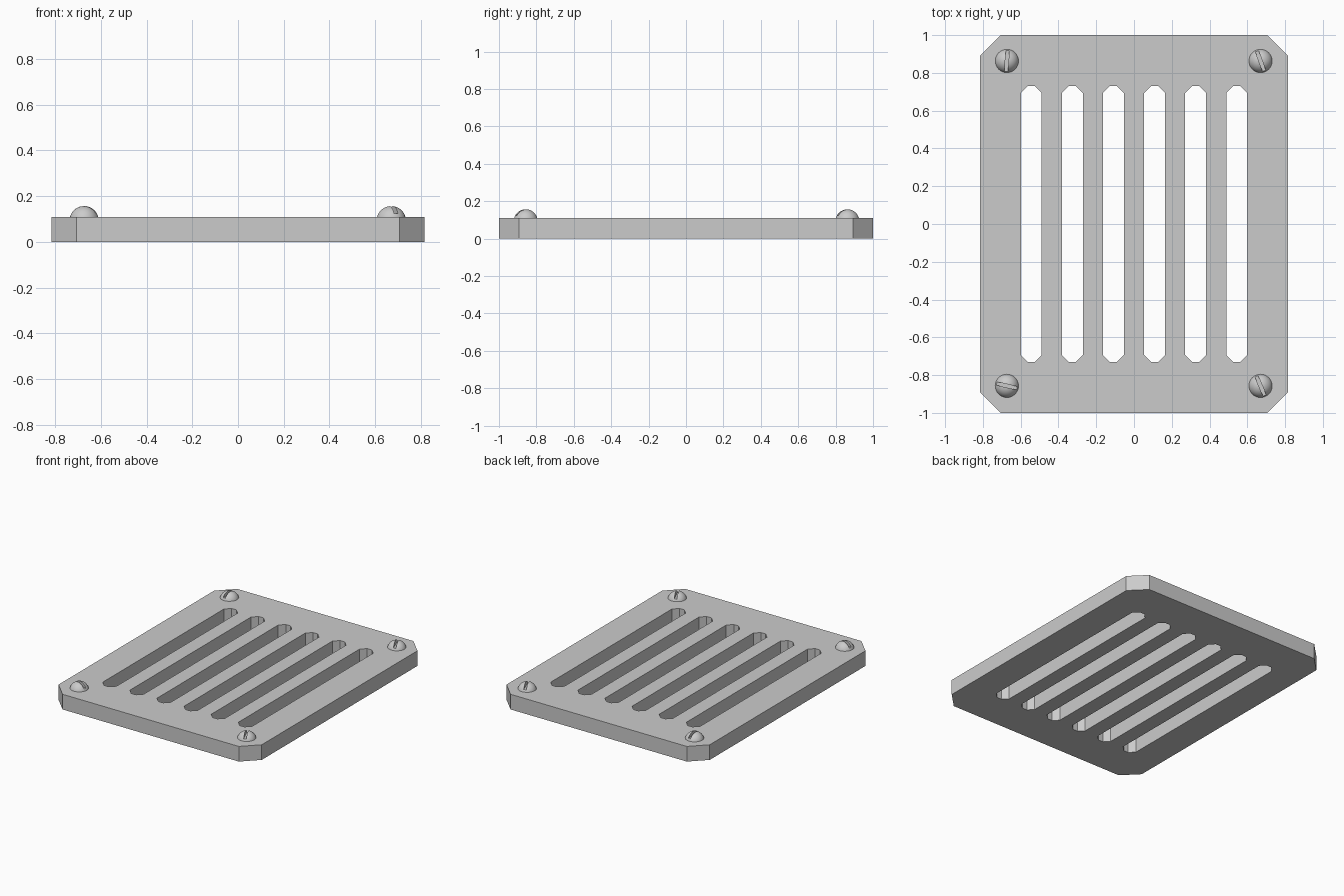
import bpy, bmesh
from math import radians
from mathutils import Matrix, Vector

if "Cube" in bpy.data.objects:
    bpy.data.objects.remove(bpy.data.objects["Cube"])

W, L, T = 0.815, 1.0, 0.11


def finish(name, bm):
    bmesh.ops.recalc_face_normals(bm, faces=bm.faces)
    me = bpy.data.meshes.new(name)
    bm.to_mesh(me)
    bm.free()
    ob = bpy.data.objects.new(name, me)
    bpy.context.collection.objects.link(ob)
    return ob


def octagon_prism(bm, cx, hx, hy, c, z0, z1):
    # rectangle with clipped corners, extruded upward
    pts = [(hx, c - hy), (hx, hy - c), (hx - c, hy), (c - hx, hy),
           (-hx, hy - c), (-hx, c - hy), (c - hx, -hy), (hx - c, -hy)]
    face = bm.faces.new([bm.verts.new((cx + x, y, z0)) for x, y in pts])
    top = bmesh.ops.extrude_face_region(bm, geom=[face])["geom"]
    verts = [v for v in top if isinstance(v, bmesh.types.BMVert)]
    bmesh.ops.translate(bm, verts=verts, vec=(0, 0, z1 - z0))


def cut(ob, cutter):
    # apply a boolean difference and discard the cutter
    cutter.hide_render = True
    bpy.context.view_layer.objects.active = ob
    mod = ob.modifiers.new("cut", 'BOOLEAN')
    mod.operation, mod.solver, mod.object = 'DIFFERENCE', 'EXACT', cutter
    bpy.ops.object.modifier_apply(modifier=mod.name)
    bpy.data.objects.remove(cutter)


# plate with clipped corners
bm = bmesh.new()
octagon_prism(bm, 0, W, L, 0.108, 0, T)
plate = finish("vent_plate", bm)

# six long slots
bm = bmesh.new()
for i in range(6):
    octagon_prism(bm, (i - 2.5) * 0.2175, 0.055, 0.73, 0.036, -0.1, T + 0.1)
cut(plate, finish("slot_cutter", bm))


# domed screw heads with a driver groove
def screw(name, x, y, angle):
    centre = Vector((x, y, 0.093))
    bm = bmesh.new()
    bmesh.ops.create_uvsphere(bm, u_segments=32, v_segments=24, radius=0.064,
                              matrix=Matrix.Translation(centre))
    bmesh.ops.bisect_plane(bm, geom=bm.verts[:] + bm.edges[:] + bm.faces[:],
                           plane_co=(0, 0, T - 0.006), plane_no=(0, 0, 1), clear_inner=True)
    bmesh.ops.holes_fill(bm, edges=[e for e in bm.edges if e.is_boundary])
    head = finish(name, bm)
    bm = bmesh.new()
    bmesh.ops.create_cube(bm, size=1, matrix=Matrix.Translation((x, y, 0.175))
                          @ Matrix.Rotation(radians(angle), 4, 'Z')
                          @ Matrix.Diagonal((0.2, 0.018, 0.1, 1)))
    cut(head, finish("groove_cutter", bm))
    bpy.ops.object.select_all(action='DESELECT')
    head.select_set(True)
    bpy.context.view_layer.objects.active = head
    bpy.ops.object.shade_smooth_by_angle(angle=radians(30))


screw("screw_back_left", -0.673, 0.863, 86)
screw("screw_back_right", 0.67, 0.863, 110)
screw("screw_front_left", -0.673, -0.857, 167)
screw("screw_front_right", 0.67, -0.857, 113)
